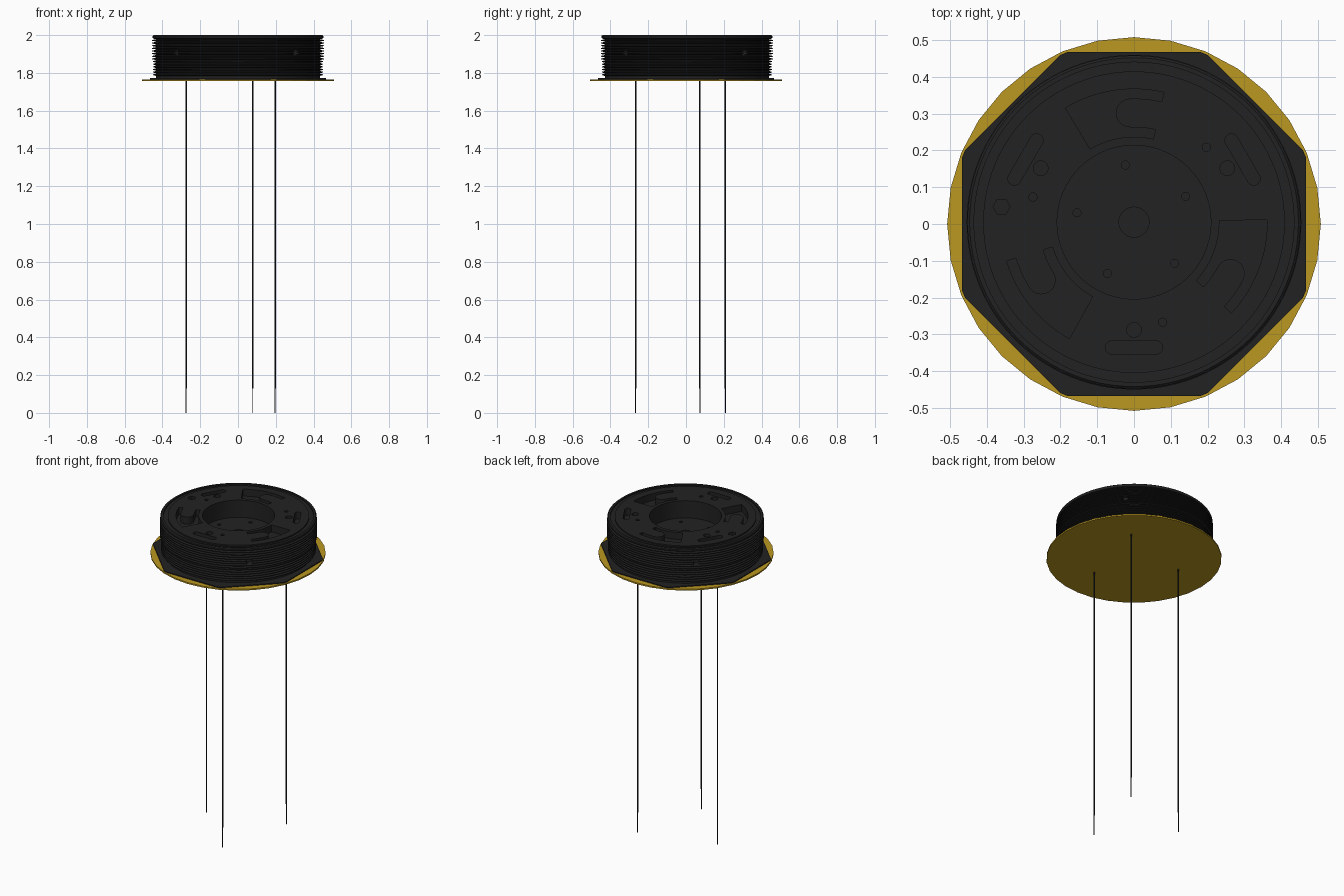
import bpy, bmesh
from math import sin, cos, pi, radians
from mathutils import Matrix, Vector

cube = bpy.data.objects.get("Cube")
if cube:
    bpy.data.objects.remove(cube, do_unlink=True)

MID_Y = 0.005           # the housing sits slightly behind the centre
TOP = 2.0
FLOOR = 1.89            # floor of the central well


def material(name, rgb):
    m = bpy.data.materials.new(name)
    m.use_nodes = True
    m.diffuse_color = (*rgb, 1)
    m.node_tree.nodes["Principled BSDF"].inputs["Base Color"].default_value = (*rgb, 1)
    return m


black = material("matte_black", (0.016, 0.016, 0.016))
gold = material("gold", (0.50, 0.315, 0.015))


def finish(bm, name, mat=None, smooth=False):
    bmesh.ops.recalc_face_normals(bm, faces=bm.faces)
    mesh = bpy.data.meshes.new(name)
    bm.to_mesh(mesh)
    bm.free()
    ob = bpy.data.objects.new(name, mesh)
    bpy.context.collection.objects.link(ob)
    if mat:
        mesh.materials.append(mat)
    bpy.context.view_layer.objects.active = ob
    if smooth:
        bpy.ops.object.select_all(action='DESELECT')
        ob.select_set(True)
        bpy.ops.object.shade_smooth_by_angle(angle=radians(30))
    return ob


def polar(r, deg):
    return (r * cos(radians(deg)), r * sin(radians(deg)))


def arc(r, a, b, n=12):
    return [polar(r, a + (b - a) * i / n) for i in range(n + 1)]


def prism(bm, outline, z0, z1):
    low = [bm.verts.new((x, y, z0)) for x, y in outline]
    high = [bm.verts.new((x, y, z1)) for x, y in outline]
    bm.faces.new(low[::-1])
    bm.faces.new(high)
    for i in range(len(low)):
        j = (i + 1) % len(low)
        bm.faces.new((low[i], low[j], high[j], high[i]))


def circle(r, x=0, y=0, n=20):
    return [(x + r * cos(2 * pi * i / n), y + r * sin(2 * pi * i / n)) for i in range(n)]


def lathe(bm, profile, n):
    rings = [[bm.verts.new((*polar(r, 360 * i / n), z)) for i in range(n)]
             for r, z in profile]
    for a, b in zip(rings, rings[1:]):
        for i in range(n):
            j = (i + 1) % n
            bm.faces.new((a[i], a[j], b[j], b[i]))
    bm.faces.new(rings[0])
    bm.faces.new(rings[-1])


# Thin gold base disc
bm = bmesh.new()
prism(bm, circle(0.508, n=32), 1.757, 1.766)
finish(bm, "base_disc", gold)

# Eight-sided flange with rounded corners
bm = bmesh.new()
outline = []
for k in range(8):
    outline += arc(0.508, 45 * k + 22.5 - 0.8, 45 * k + 22.5 + 0.8, 2)
flat = 0.467
outline = []
for k in range(8):
    outline += arc(flat / cos(radians(22.5 - 1.2)), 45 * k + 21.3, 45 * k + 23.7, 2)
prism(bm, outline, 1.766, 1.772)
finish(bm, "flange", black)

# Threaded round housing with stepped rim and central well
profile = [(0.435, 1.771), (0.435, 1.782)]
ridges, pitch = 14, 0.014
for k in range(ridges):
    z = 1.784 + k * pitch
    peak = 0.449 if k < 6 else 0.455
    profile += [(0.435, z), (peak, z + 0.004), (peak, z + 0.008), (0.435, z + 0.012)]
profile += [(0.449, 1.982), (0.453, 1.988), (0.453, 1.995), (0.447, TOP),
            (0.435, TOP), (0.435, 1.992), (0.41, 1.992), (0.41, TOP),
            (0.209, TOP), (0.209, FLOOR)]
bm = bmesh.new()
lathe(bm, profile, 96)
housing = finish(bm, "housing", black)
housing.location.y = MID_Y

# Cutters for everything sunk into the top and sides
bm = bmesh.new()
pocket_z = (1.955, TOP + 0.02)
for k in range(3):
    t = 120 * k
    # hooked pocket wrapped round a rounded tongue
    centre = Vector(polar(0.297, 92 + t))
    tip = []
    for i in range(1, 10):
        a = radians(92 + t + 180 + 180 * -i / 10)
        tip.append((centre.x + 0.039 * cos(a), centre.y + 0.039 * sin(a)))
    prism(bm, arc(0.362, 77 + t, 121 + t) + arc(0.232, 121 + t, 77 + t)
          + arc(0.258, 77 + t, 92 + t, 6) + tip + arc(0.336, 92 + t, 77 + t, 6), *pocket_z)
    # curved slot with round ends
    mid = 30 + t
    slot = []
    for end, turn in ((10, 0), (-10, 180)):
        c = polar(0.346, mid + end)
        for i in range(9):
            a = radians(mid + end + turn + 180 * i / 8)
            slot.append((c[0] + 0.018 * cos(a), c[1] + 0.018 * sin(a)))
    prism(bm, slot, *pocket_z)
    # screw hole and pin hole
    prism(bm, circle(0.02, *polar(0.293, mid)), *pocket_z)
    prism(bm, circle(0.011, *polar(0.283, mid + 16)), *pocket_z)
prism(bm, circle(0.023, -0.36, 0.042, 6), *pocket_z)
# holes in the floor of the well
prism(bm, circle(0.041, n=28), FLOOR - 0.04, FLOOR + 0.01)
for k in range(5):
    prism(bm, circle(0.011, *polar(0.157, 98.6 + 72 * k), 14), FLOOR - 0.04, FLOOR + 0.01)
# set screw holes round the side
for k in range(4):
    a = 43.2 + 90 * k
    m = (Matrix.Rotation(radians(a), 4, 'Z') @ Matrix.Translation((0.45, 0, 1.91))
         @ Matrix.Rotation(pi / 2, 4, 'Y'))
    bmesh.ops.create_cone(bm, cap_ends=True, segments=16, radius1=0.018,
                          radius2=0.018, depth=0.07, matrix=m)
cutter = finish(bm, "pocket_cutter")
cutter.location.y = MID_Y
cutter.hide_render = True

mod = housing.modifiers.new("pockets", 'BOOLEAN')
mod.operation = 'DIFFERENCE'
mod.solver = 'EXACT'
mod.object = cutter
bpy.context.view_layer.objects.active = housing
bpy.ops.object.select_all(action='DESELECT')
housing.select_set(True)
bpy.ops.object.modifier_apply(modifier=mod.name)
bpy.data.objects.remove(cutter, do_unlink=True)
bpy.ops.object.shade_smooth_by_angle(angle=radians(30))

# Three long thin pins, each with a slimmer tip
for k in range(3):
    x, y = polar(0.283, 46 + 120 * k)
    bm = bmesh.new()
    lathe(bm, [(0.0025, 0), (0.0025, 0.13), (0.004, 0.13), (0.004, 1.758)], 10)
    pin = finish(bm, f"pin_{k + 1}", black, True)
    pin.location = (x, y + MID_Y, 0)
